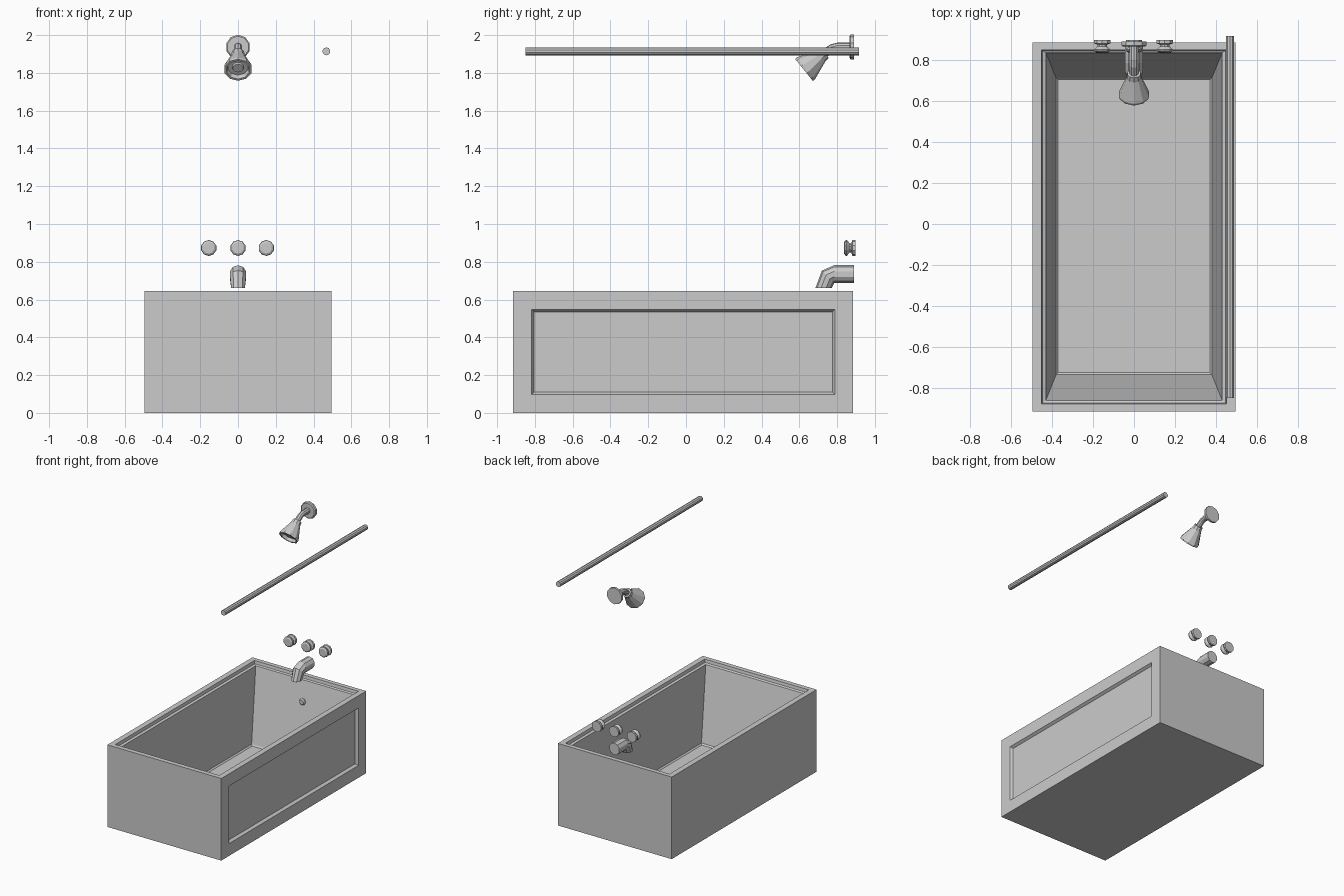
import bpy, bmesh
from math import sin, cos, pi, radians
from mathutils import Vector

if "Cube" in bpy.data.objects:
    bpy.data.objects.remove(bpy.data.objects["Cube"])


def finish(name, bm):
    bmesh.ops.recalc_face_normals(bm, faces=bm.faces[:])
    mesh = bpy.data.meshes.new(name)
    bm.to_mesh(mesh)
    bm.free()
    obj = bpy.data.objects.new(name, mesh)
    bpy.context.collection.objects.link(obj)
    return obj


def skin(bm, loops):
    """Bridge successive loops of points and cap both ends."""
    rings = [[bm.verts.new(p) for p in loop] for loop in loops]
    n = len(rings[0])
    for a, b in zip(rings, rings[1:]):
        for i in range(n):
            j = (i + 1) % n
            bm.faces.new((a[i], a[j], b[j], b[i]))
    bm.faces.new(rings[0])
    bm.faces.new(rings[-1])


def loft(name, rings, x=0, sides=10):
    """Rings are (y, z, tilt in degrees, half width, half height)."""
    loops = []
    for y, z, tilt, rx, rn in rings:
        a = radians(tilt)
        loop = []
        for i in range(sides):
            t = 2 * pi * (i + 0.5) / sides
            loop.append((x + rx * cos(t), y - sin(a) * rn * sin(t),
                         z + cos(a) * rn * sin(t)))
        loops.append(loop)
    bm = bmesh.new()
    skin(bm, loops)
    return finish(name, bm)


def turned(name, y, z, tilt, profile, x=0, sides=10):
    """Turned part along a tilted axis; profile is (distance, radius)."""
    a = radians(tilt)
    return loft(name, [(y - cos(a) * d, z - sin(a) * d, tilt, r, r)
                       for d, r in profile], x, sides)


def rect(hx, y0, y1, z):
    return [(-hx, y0, z), (hx, y0, z), (hx, y1, z), (-hx, y1, z)]


# Tub shell with stepped rim, sloping basin and recessed side panel
bm = bmesh.new()
skin(bm, [rect(0.495, -0.915, 0.885, 0),
          rect(0.495, -0.915, 0.885, 0.645),
          rect(0.452, -0.878, 0.85, 0.645),
          rect(0.447, -0.874, 0.846, 0.622),
          rect(0.43, -0.86, 0.835, 0.615),
          rect(0.38, -0.735, 0.712, 0.06),
          rect(0.37, -0.724, 0.704, 0.05)])
bmesh.ops.recalc_face_normals(bm, faces=bm.faces[:])
panel = max(bm.faces, key=lambda f: f.calc_center_median().x)
bmesh.ops.inset_region(bm, faces=[panel], thickness=0.137)
bmesh.ops.inset_region(bm, faces=[panel], thickness=0.018, depth=-0.02)
finish("bathtub", bm)

# Overflow button on the wall under the spout
turned("overflow_button", 0.815, 0.46, 0,
       [(0, 0.026), (0.018, 0.026), (0.026, 0.018)])

# Tap spout
loft("spout", [(0.89, 0.735, 0, 0.045, 0.047),
               (0.785, 0.735, 0, 0.045, 0.047),
               (0.752, 0.721, 45, 0.045, 0.046),
               (0.728, 0.66, 90, 0.038, 0.043),
               (0.728, 0.66, 90, 0.03, 0.034),
               (0.728, 0.675, 90, 0.03, 0.034)])

# Row of three tap knobs
for name, x in (("left_knob", -0.155), ("middle_knob", 0), ("right_knob", 0.15)):
    turned(name, 0.897, 0.873, 0,
           [(0, 0.042), (0.016, 0.042), (0.022, 0.024), (0.03, 0.024),
            (0.046, 0.042), (0.054, 0.04), (0.06, 0.03)], x)

# Shower wall plate, bent arm and head with hollow face
turned("shower_wall_plate", 0.89, 1.937, 0,
       [(0, 0.065), (0.018, 0.065), (0.024, 0.058)])
loft("shower_arm", [(0.88, 1.938, 0, 0.022, 0.022),
                    (0.80, 1.938, 0, 0.022, 0.022),
                    (0.772, 1.93, 25, 0.022, 0.022),
                    (0.715, 1.89, 39, 0.022, 0.022)])
turned("shower_head", 0.735, 1.905, 39,
       [(0, 0.034), (0.028, 0.037), (0.13, 0.076), (0.142, 0.074),
        (0.142, 0.062), (0.118, 0.055), (0.118, 0.032), (0.128, 0.028)])

# Curtain rod along the open side
turned("curtain_rod", 0.917, 1.914, 0, [(0, 0.021), (1.767, 0.021)], 0.468)
